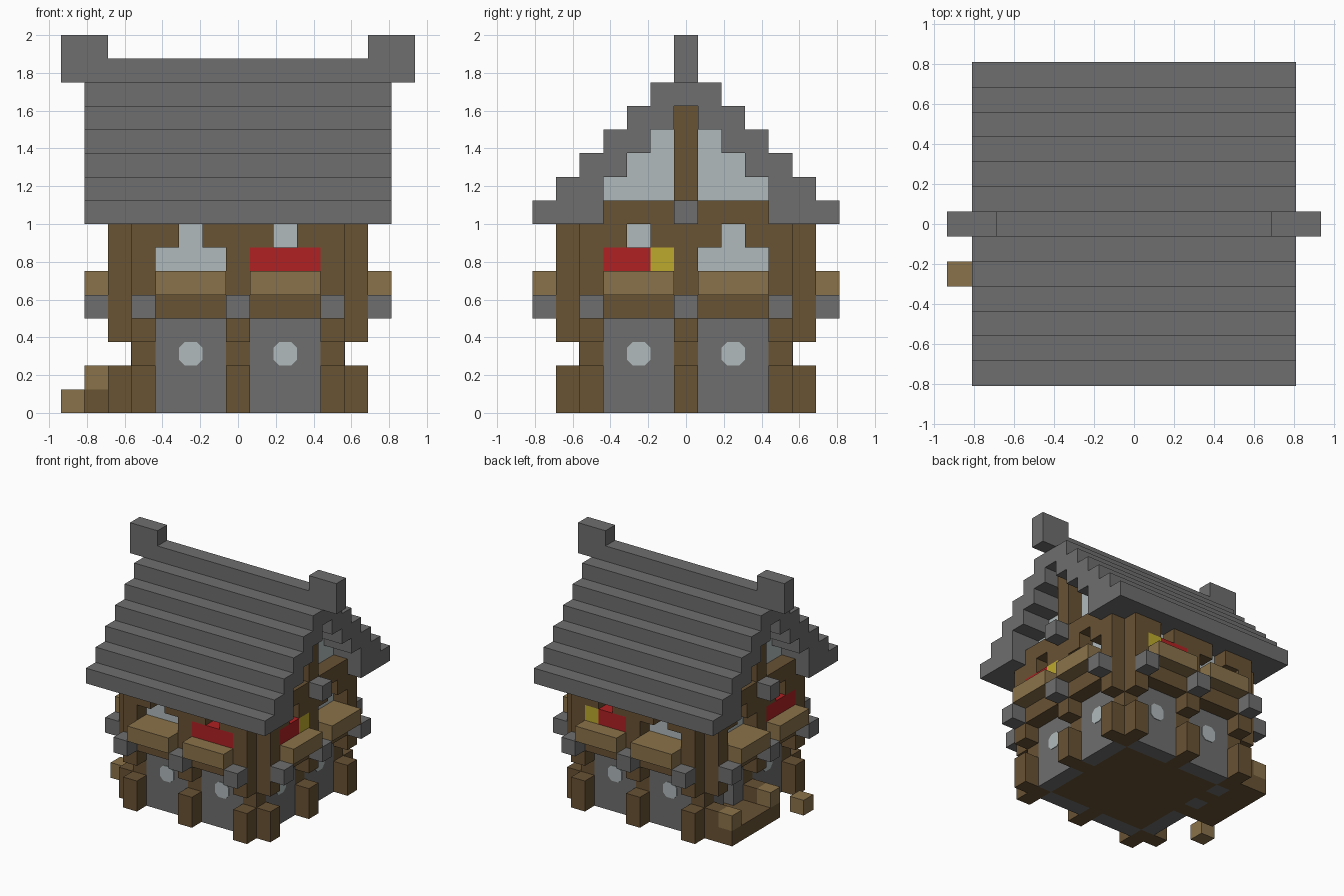
import bpy
import bmesh
from mathutils import Matrix, Vector

cube = bpy.data.objects.get("Cube")
if cube:
    bpy.data.objects.remove(cube)

U = 0.125  # size of one block


def material(name, color):
    m = bpy.data.materials.new(name)
    m.use_nodes = True
    m.diffuse_color = (*color, 1)
    m.node_tree.nodes["Principled BSDF"].inputs["Base Color"].default_value = (*color, 1)
    return m


SLATE = material("slate_grey", (0.156, 0.156, 0.156))
TIMBER = material("dark_timber", (0.138, 0.084, 0.034))
PLANK = material("light_plank", (0.254, 0.171, 0.069))
PLASTER = material("pale_plaster", (0.434, 0.491, 0.497))
RED = material("red_flower", (0.434, 0.015, 0.017))
YELLOW = material("yellow_flower", (0.503, 0.402, 0.026))


def blocks(name, mat, boxes, turn=0):
    """Build block ranges (x0, x1, y0, y1, z0, z1), inclusive, turned by quarter turns."""
    bm = bmesh.new()
    for x0, x1, y0, y1, z0, z1 in boxes:
        size = Vector((x1 - x0 + 1, y1 - y0 + 1, z1 - z0 + 1)) * U
        mid = Vector((x0 + x1, y0 + y1, z0 + z1 + 1)) * U / 2
        bmesh.ops.create_cube(bm, size=1, matrix=Matrix.Translation(mid) @ Matrix.Diagonal((*size, 1)))
    return finish(name, mat, bm, turn)


def finish(name, mat, bm, turn=0):
    turns = ((1, 0), (0, 1), (-1, 0), (0, -1))
    c, s = turns[turn]
    for v in bm.verts:
        x, y, z = v.co
        v.co = (c * x - s * y, s * x + c * y, z)
    mesh = bpy.data.meshes.new(name)
    bm.to_mesh(mesh)
    bm.free()
    mesh.materials.append(mat)
    ob = bpy.data.objects.new(name, mesh)
    bpy.context.collection.objects.link(ob)
    return ob


def round_window(name, a, turn):
    """Thin pane with clipped corners set on the stone wall."""
    bm = bmesh.new()
    h, c = U / 2, U / 4
    outline = [(h, c), (c, h), (-c, h), (-h, c), (-h, -c), (-c, -h), (c, -h), (h, -c)]
    y = -4.5 * U - 0.005
    face = bm.faces.new([bm.verts.new((a * U + px, y, 2.5 * U + pz)) for px, pz in outline])
    side = bmesh.ops.extrude_face_region(bm, geom=[face])["geom"]
    for v in side:
        if isinstance(v, bmesh.types.BMVert):
            v.co.y += 0.008
    bmesh.ops.recalc_face_normals(bm, faces=bm.faces)
    finish(name, PLASTER, bm, turn)


# Four walls, each described as the front wall and turned into place
NAMES = ("front", "left", "back", "right")
for turn, side in enumerate(NAMES):
    door = side == "right"
    stone = [(1, 3, -4, -4, 0, 3)]
    if door:
        stone += [(-3, -3, -4, -4, 0, 3), (-1, -1, -4, -4, 0, 3), (-2, -2, -4, -4, 3, 3)]
        blocks("door", TIMBER, [(-2, -2, -3, -3, 0, 2), (-2, -2, -4, -4, 0, 0)], turn)
    else:
        stone += [(-3, -1, -4, -4, 0, 3)]
    blocks(side + "_stone_wall", SLATE, stone, turn)
    blocks(side + "_plaster_wall", PLASTER, [(-3, 3, -4, -4, 4, 7)], turn)

    # Timber frame: corner and middle posts with a gap, floor beam, lintels
    frame = [(-4, -4, -4, -4, 0, 7), (0, 0, -4, -4, 0, 3)]
    for a in (-4, 0, 4):
        frame += [(a, a, -5, -5, 0, 1), (a, a, -5, -5, 3, 7)]
    frame += [(-3, -1, -5, -5, 4, 4), (1, 3, -5, -5, 4, 4)]
    frame += [(a, a, -5, -5, 7, 7) for a in (-3, -1, 1, 3)]
    blocks(side + "_timber_frame", TIMBER, frame, turn)

    blocks(side + "_beam_ends", SLATE, [(a, a, -6, -6, 4, 4) for a in (-4, 0, 4)], turn)
    blocks(side + "_window_boxes", PLANK, [(-3, -1, -6, -5, 5, 5), (1, 3, -6, -5, 5, 5)], turn)
    for a in (-2, 2):
        if not (door and a < 0):
            round_window(side + "_round_window", a, turn)

# Flowers behind the window boxes
for turn, a0, a1, mat in ((0, 1, 3, RED), (1, -3, -2, RED), (1, -1, -1, YELLOW),
                          (2, -3, -3, YELLOW), (2, -2, -1, RED), (3, 1, 3, RED)):
    blocks(NAMES[turn] + "_flowers", mat, [(a0, a1, -5, -5, 6, 6)], turn)

# Floor, ceiling and entrance platform with its posts and stepping block
blocks("floor", TIMBER, [(-3, 3, -3, 3, 0, 0)])
blocks("ceiling", TIMBER, [(-5, 5, -3, 3, 8, 8)])
blocks("entrance_platform", TIMBER, [(-6, -5, 0, 4, 0, 0)])
blocks("platform_posts", PLANK, [(-6, -6, j, j, 1, 1) for j in (0, 4)])
blocks("stepping_block", PLANK, [(-7, -7, -2, -2, 0, 0)])

# Gables at both ends
for turn, side in ((1, "left"), (3, "right")):
    blocks(side + "_gable_plaster", PLASTER, [(-w, w, -4, -4, 12 - w, 12 - w) for w in (3, 2, 1)], turn)
    blocks(side + "_gable_post", TIMBER, [(0, 0, -5, -4, 9, 12)], turn)
    blocks(side + "_gable_beam_end", SLATE, [(0, 0, -6, -6, 8, 8)], turn)

# Stepped roof, ridge and raised ridge ends
steps = [(-6, 6, 4, 6, 8, 8)] + [(-6, 6, 13 - k, 14 - k, k, k) for k in range(9, 13)]
for turn in (0, 2):
    blocks("roof_slope", SLATE, steps, turn)
blocks("roof_ridge", SLATE, [(-6, 6, -1, 1, 13, 13), (-5, 5, 0, 0, 14, 14)])
blocks("ridge_ends", SLATE, [(-7, -6, 0, 0, 14, 15), (6, 7, 0, 0, 14, 15)])
